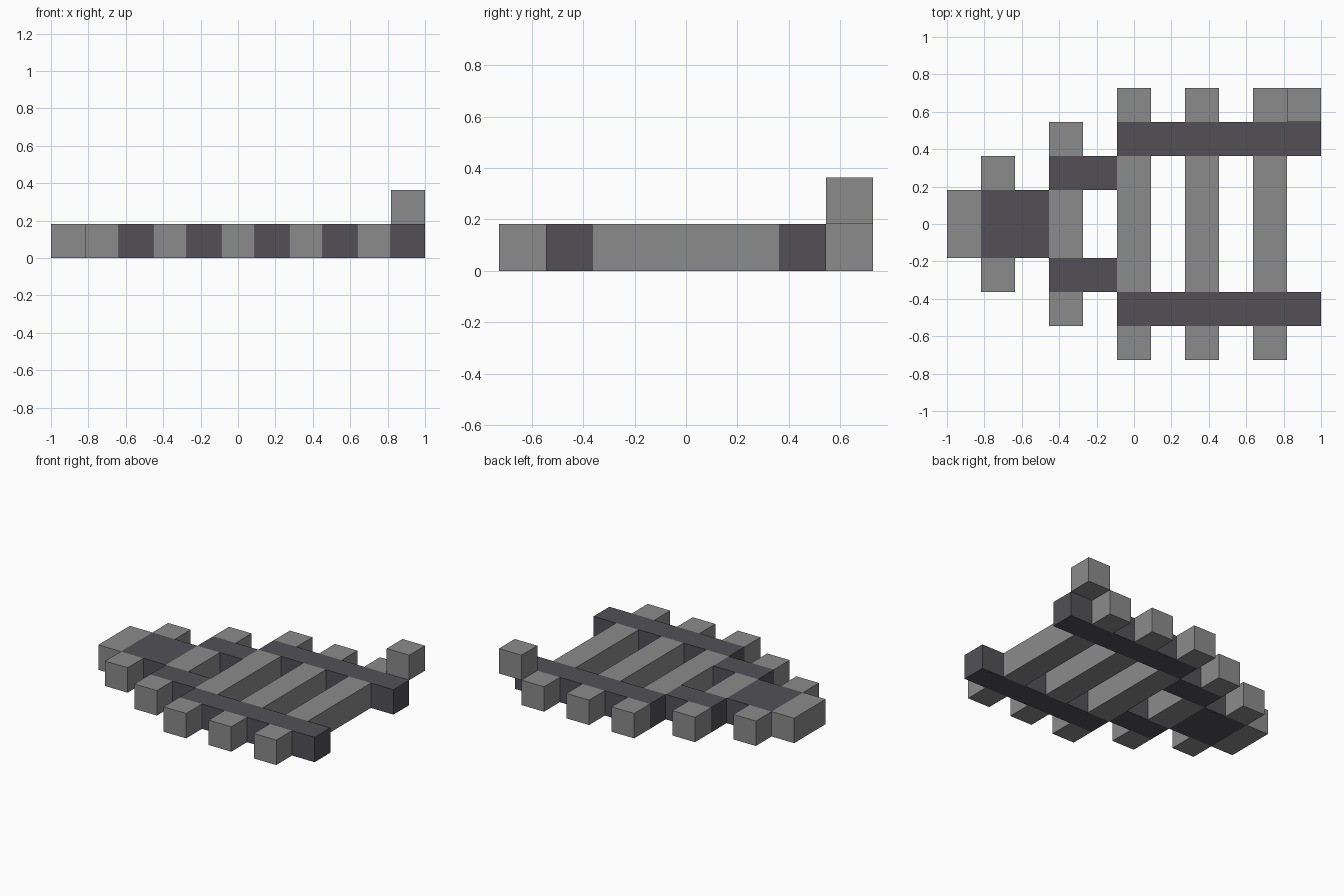
import bpy

default = bpy.data.objects.get("Cube")
if default:
    bpy.data.objects.remove(default, do_unlink=True)

U = 2 / 11  # one block; the frame is eleven blocks long


def material(name, colour):
    mat = bpy.data.materials.new(name)
    mat.use_nodes = True
    mat.diffuse_color = colour
    mat.node_tree.nodes["Principled BSDF"].inputs["Base Color"].default_value = colour
    return mat


LIGHT = material("light grey", (0.258, 0.258, 0.258, 1))
DARK = material("dark grey", (0.084, 0.081, 0.093, 1))


def block(name, x, y, mat, level=0):
    """Box one block high; x and y are (start, end) in blocks, x from the right end."""
    cx, cy = (x[0] + x[1]) / 2 * U - 1, (y[0] + y[1]) / 2 * U
    bpy.ops.mesh.primitive_cube_add(size=1, location=(cx, cy, (level + 0.5) * U))
    obj = bpy.context.object
    obj.name = obj.data.name = name
    obj.scale = ((x[1] - x[0]) * U, (y[1] - y[0]) * U, U)
    bpy.ops.object.transform_apply(location=False, rotation=False, scale=True)
    obj.data.materials.append(mat)


def pair(name, x, inner, mat):
    """Same block on both sides of the centre line."""
    block("left_back_" + name, x, (inner, inner + 1), mat)
    block("right_front_" + name, x, (-inner - 1, -inner), mat)


# Narrow nose: tip, solid spine and its side stubs
block("nose_tip", (0, 1), (-1, 1), LIGHT)
block("nose_spine", (1, 3), (-1, 1), DARK)
pair("nose_stub", (1, 2), 1, LIGHT)

# Middle step: short rails, cross beam and outer stubs
pair("short_rail", (3, 5), 1, DARK)
block("short_cross_beam", (3, 4), (-1, 1), LIGHT)
pair("short_stub", (3, 4), 2, LIGHT)

# Wide body: long rails with three cross beams that stick out past them
pair("long_rail", (5, 11), 2, DARK)
for i, x in enumerate((5, 7, 9), 1):
    block(f"cross_beam_{i}", (x, x + 1), (-2, 2), LIGHT)
    pair(f"beam_end_{i}", (x, x + 1), 3, LIGHT)

# Raised block at the rear corner
block("raised_corner_block", (10, 11), (3, 4), LIGHT, level=1)
